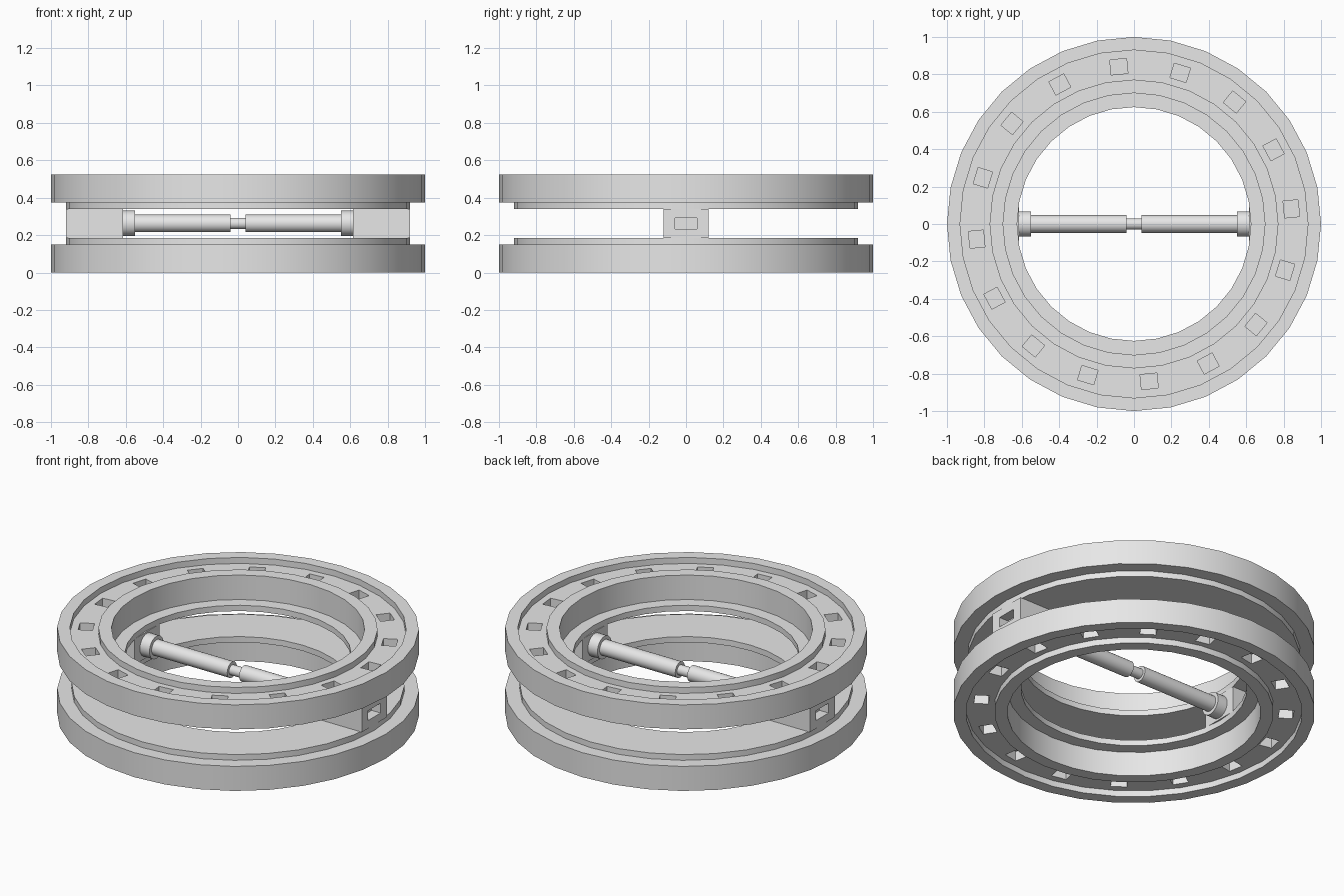
import bpy, bmesh, math
from mathutils import Matrix, Vector

HEIGHT, MID = 0.525, 0.2625
SIDES, POCKETS = 32, 16

cube = bpy.data.objects.get("Cube")
if cube:
    bpy.data.objects.remove(cube, do_unlink=True)

grey = bpy.data.materials.new("light_grey")
grey.use_nodes = True
grey.diffuse_color = (0.8, 0.8, 0.8, 1)
grey.node_tree.nodes["Principled BSDF"].inputs["Base Color"].default_value = (0.8, 0.8, 0.8, 1)


def finish(name, bm):
    """Turn a bmesh into a named object with the shared material."""
    bmesh.ops.recalc_face_normals(bm, faces=bm.faces)
    mesh = bpy.data.meshes.new(name)
    bm.to_mesh(mesh)
    bm.free()
    mesh.materials.append(grey)
    obj = bpy.data.objects.new(name, mesh)
    bpy.context.collection.objects.link(obj)
    return obj


def add_box(bm, size, matrix):
    bmesh.ops.create_cube(bm, size=1, matrix=matrix @ Matrix.Diagonal((*size, 1)))


def lathe(name, profile, sides, closed, matrix):
    """Revolve (radius, height) points around z; open profiles start and end on the axis."""
    bm = bmesh.new()
    rings = []
    for r, z in profile:
        rings.append([bm.verts.new(matrix @ Vector((r * math.cos(a), r * math.sin(a), z)))
                      for a in (math.tau * i / sides for i in range(sides))])
    pairs = list(zip(rings, rings[1:]))
    if closed:
        pairs.append((rings[-1], rings[0]))
    for low, high in pairs:
        for i in range(sides):
            j = (i + 1) % sides
            bm.faces.new((low[i], low[j], high[j], high[i]))
    if not closed:
        bm.faces.new(rings[0])
        bm.faces.new(rings[-1])
    return finish(name, bm)


def carve(obj, cutter):
    """Subtract the cutter, keep the result, drop the cutter."""
    cutter.hide_render = True
    mod = obj.modifiers.new("pockets", 'BOOLEAN')
    mod.operation = 'DIFFERENCE'
    mod.solver = 'EXACT'
    mod.object = cutter
    graph = bpy.context.evaluated_depsgraph_get()
    carved = bpy.data.meshes.new_from_object(obj.evaluated_get(graph))
    obj.modifiers.clear()
    obj.data = carved
    bpy.data.objects.remove(cutter, do_unlink=True)


def smooth(obj):
    bpy.ops.object.select_all(action='DESELECT')
    obj.select_set(True)
    bpy.context.view_layer.objects.active = obj
    bpy.ops.object.shade_smooth_by_angle(angle=math.radians(30))


# Flanged rings with a grooved outer face, heights measured from the middle plane
groove_floor = 0.226
ring_profile = [(0.625, 0.078), (0.92, 0.078), (0.92, 0.113), (1.0, 0.113),
                (1.0, MID), (0.93, MID), (0.93, groove_floor), (0.772, groove_floor),
                (0.772, MID), (0.70, MID), (0.70, 0.113), (0.625, 0.113)]
middle = Matrix.Translation((0, 0, MID))
for name, side, start in (("upper_ring", 1, 5.5), ("lower_ring", -1, 10.5)):
    ring = lathe(name, [(r, z * side) for r, z in ring_profile], SIDES, True, middle)
    # Square pockets around the groove floor
    bm = bmesh.new()
    for i in range(POCKETS):
        turn = Matrix.Rotation(math.radians(start) + math.tau * i / POCKETS, 4, 'Z')
        add_box(bm, (0.08, 0.09, 0.12),
                middle @ turn @ Matrix.Translation((0.845, 0, side * groove_floor)))
    carve(ring, finish("pocket_cutter", bm))
    smooth(ring)

# Spacer blocks between the rings, each with a recess on the outside
for name, side in (("left_spacer", 1), ("right_spacer", -1)):
    bm = bmesh.new()
    add_box(bm, (0.305, 0.24, 0.157), Matrix.Translation((side * 0.7675, 0, MID)))
    block = finish(name, bm)
    bm = bmesh.new()
    add_box(bm, (0.12, 0.12, 0.06), Matrix.Translation((side * 0.92, 0, MID)))
    carve(block, finish("recess_cutter", bm))

# Rod across the opening: heads, two sleeves and a thinner pin in the gap
rod_profile = [(0.068, -0.62), (0.068, -0.55), (0.047, -0.55), (0.047, -0.04),
               (0.03, -0.04), (0.03, 0.04), (0.047, 0.04), (0.047, 0.55),
               (0.068, 0.55), (0.068, 0.62)]
rod = lathe("cross_rod", rod_profile, SIDES, False, middle @ Matrix.Rotation(math.pi / 2, 4, 'Y'))
smooth(rod)
